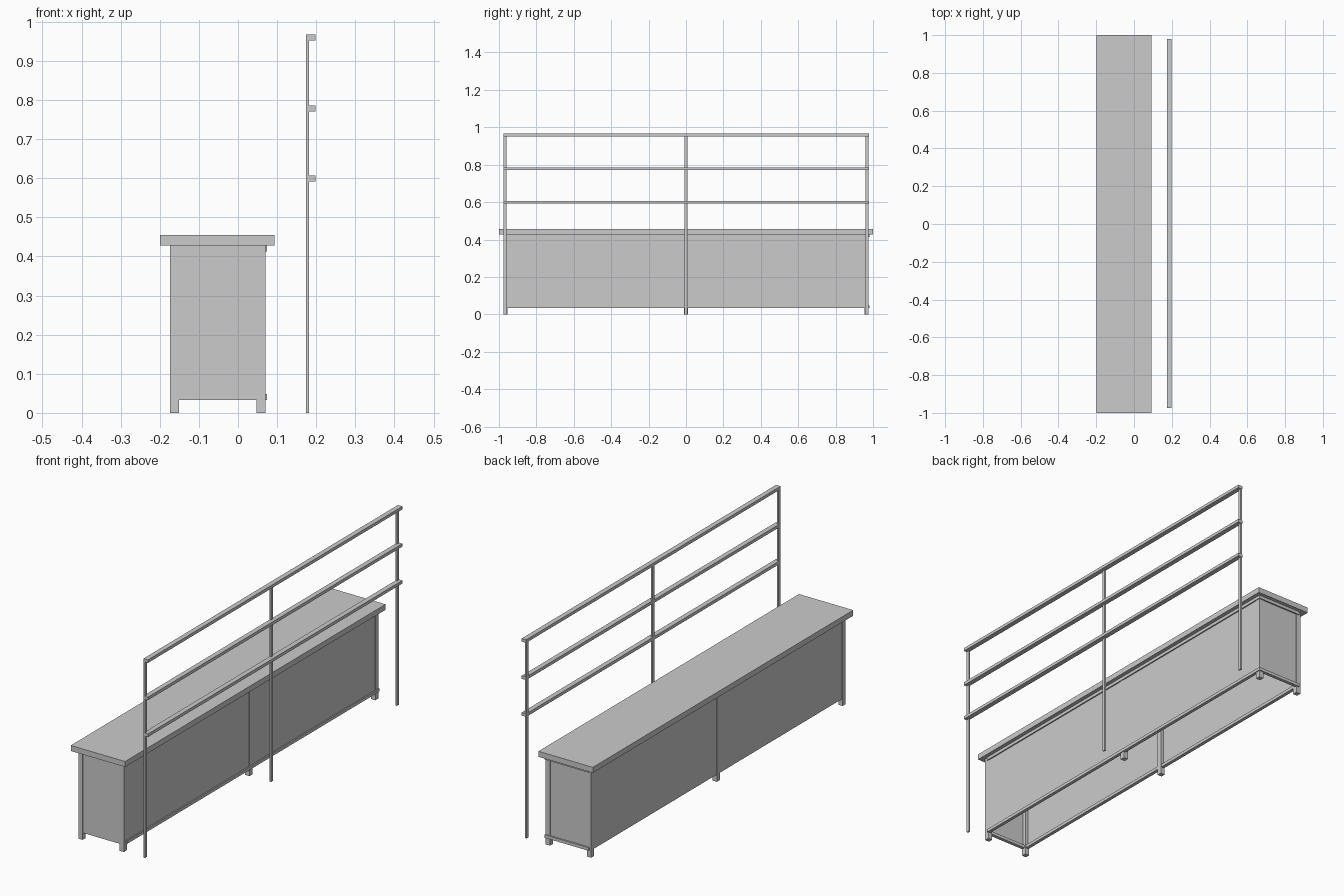
import bpy

if "Cube" in bpy.data.objects:
    bpy.data.objects.remove(bpy.data.objects["Cube"])


def box(name, x0, x1, y0, y1, z0, z1):
    bpy.ops.mesh.primitive_cube_add(size=1, location=((x0 + x1) / 2, (y0 + y1) / 2, (z0 + z1) / 2))
    ob = bpy.context.object
    ob.name = name
    ob.scale = (x1 - x0, y1 - y0, z1 - z0)
    bpy.ops.object.transform_apply(location=False, rotation=False, scale=True)
    return ob


TOP = 0.428          # underside of the counter slab
X0, X1 = -0.174, 0.07  # outer faces of the cabinet frame
Y = 0.977            # half length of the cabinet frame
LEG = 0.023

# Counter slab
box("counter_top", -0.199, 0.093, -1, 1, TOP, 0.455)

# Six legs
for side, x in (("back", X0), ("front", X1 - LEG)):
    for i, y in enumerate((-Y, -LEG / 2, Y - LEG)):
        box(f"{side}_leg_{i}", x, x + LEG, y, y + LEG, 0, TOP)

# Thin cladding panels, leaving the cabinet open underneath
box("front_panel", X1 - 0.008, X1 - 0.002, -Y + LEG, Y - LEG, 0.034, TOP)
box("back_panel", X0 + 0.002, X0 + 0.008, -Y + LEG, Y - LEG, 0.034, TOP)
for name, y in (("left_end_panel", -Y + 0.002), ("right_end_panel", Y - 0.008)):
    box(name, X0 + LEG, X1 - LEG, y, y + 0.006, 0.034, TOP)

# Horizontal frame rails, bottom and top
for level, z in (("lower", 0.033), ("upper", TOP - 0.015)):
    box(f"{level}_front_rail", X1 - 0.012, X1 + 0.004, -Y + 0.018, Y + 0.005, z, z + 0.015)
    box(f"{level}_back_rail", X0 + 0.004, X0 + 0.02, -Y + 0.018, Y - 0.005, z, z + 0.015)
    box(f"{level}_left_end_rail", X0 + 0.01, X1 - 0.002, -Y + 0.002, -Y + 0.018, z, z + 0.015)
    box(f"{level}_right_end_rail", X0 + 0.01, X1 + 0.004, Y - 0.011, Y + 0.005, z, z + 0.015)

# Free-standing guard railing: posts and bars
for i, y in enumerate((-0.975, -0.007, 0.961)):
    box(f"railing_post_{i}", 0.174, 0.182, y, y + 0.015, 0, 0.953)
for i, (x, z) in enumerate(((0.174, 0.592), (0.174, 0.771), (0.174, 0.952))):
    box(f"railing_bar_{i}", x, 0.198, -0.975, 0.979, z, z + 0.015)
